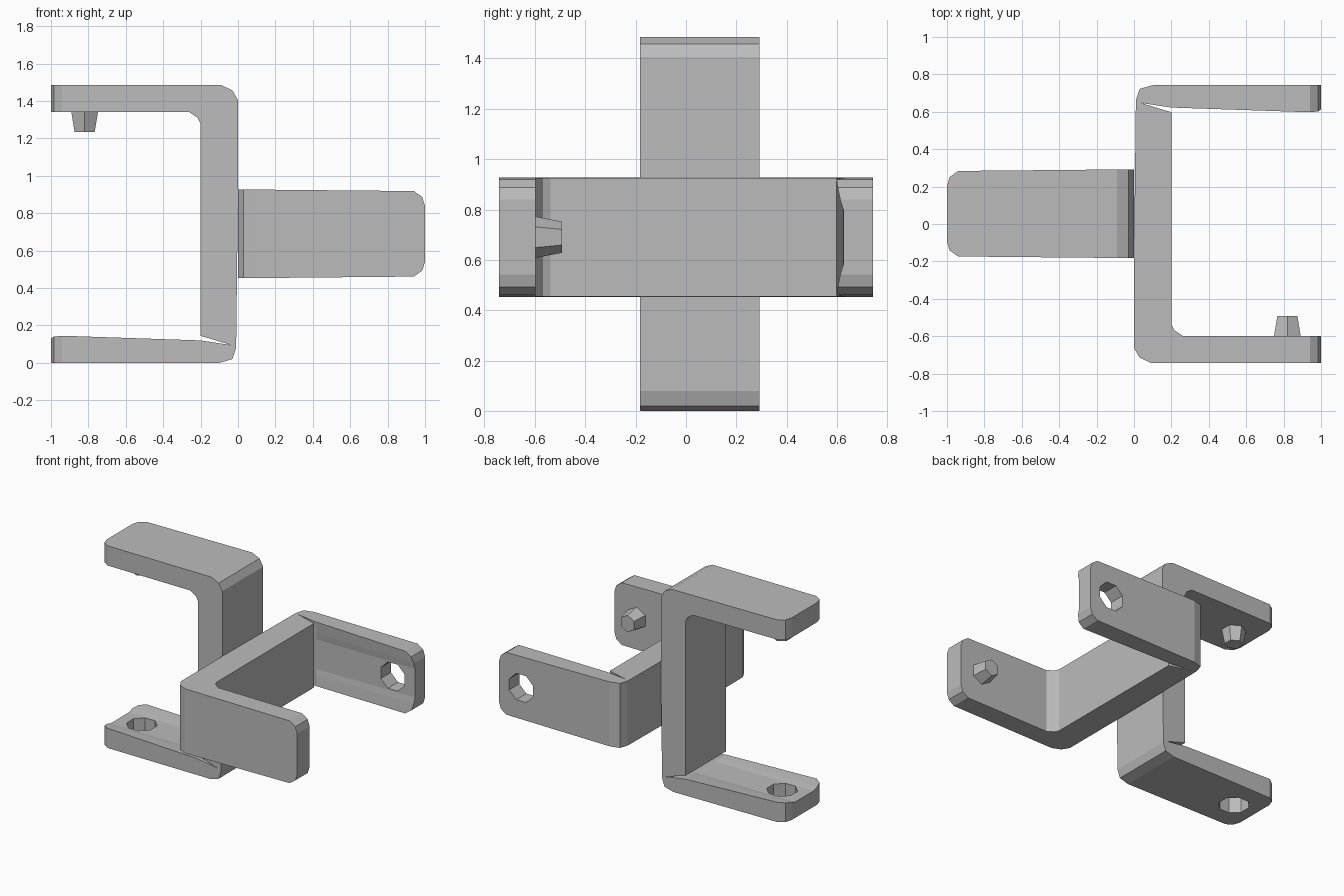
import bpy, bmesh, math
from mathutils import Matrix

cube = bpy.data.objects.get("Cube")
if cube:
    bpy.data.objects.remove(cube, do_unlink=True)

GREY = (0.5, 0.5, 0.5, 1.0)
mat = bpy.data.materials.new("plain_grey")
mat.use_nodes = True
mat.diffuse_color = GREY
mat.node_tree.nodes["Principled BSDF"].inputs["Base Color"].default_value = GREY

TOP, THICK, HOLE_U = 1.485, 0.145, 0.82

# Across the width: offset, arm tip position, height of the dished inner face
STATIONS = [(0.2375, 0.94, 0.145), (0.205, 0.985, 0.14),
            (0.155, 1.0, 0.13), (0.11, 1.0, 0.117)]


def profile(tip, rim):
    """Bracket outline: hinged hole arm below, solid peg arm above."""
    return [(tip, 0), (0.1, 0), (0.03, 0.02), (0.01, 0.08),          # hinge corner
            (0, 0.93), (0, 1.405), (0.03, 1.457), (0.09, TOP),       # solid corner
            (tip, TOP), (tip, TOP - THICK),
            (0.26, TOP - THICK), (0.215, 1.31), (0.2, 1.28),         # inner fillet
            (0.2, THICK), (0.035, 0.095), (0.2, 0.12),               # hinge slit
            (tip, rim)]


def new_object(name, bm):
    bmesh.ops.recalc_face_normals(bm, faces=bm.faces)
    mesh = bpy.data.meshes.new(name)
    bm.to_mesh(mesh)
    bm.free()
    mesh.materials.append(mat)
    obj = bpy.data.objects.new(name, mesh)
    bpy.context.collection.objects.link(obj)
    return obj


def prism(name, sides, r1, r2, depth, z, turn=0.0):
    bm = bmesh.new()
    bmesh.ops.create_cone(bm, cap_ends=True, segments=sides, radius1=r1,
                          radius2=r2, depth=depth,
                          matrix=Matrix.Translation((HOLE_U, 0, z))
                          @ Matrix.Rotation(turn, 4, 'Z'))
    return new_object(name, bm)


def bracket(name, matrix):
    # Loft the outline across the width, with rounded tips and slight taper
    bm = bmesh.new()
    half = [(-w, t, r) for w, t, r in STATIONS]
    rings = []
    for w, tip, rim in half + STATIONS[::-1]:
        rings.append([bm.verts.new((u, w * (1 - 0.04 * u), v))
                      for u, v in profile(tip, rim)])
    n = len(rings[0])
    for a, b in zip(rings, rings[1:]):
        for i in range(n):
            j = (i + 1) % n
            bm.faces.new((a[i], a[j], b[j], b[i]))
    bm.faces.new(rings[0][::-1])
    bm.faces.new(rings[-1])
    body = new_object(name, bm)

    # Octagonal hole through the hinged arm
    cutter = prism("hole_cutter", 8, 0.105, 0.105, 0.5, 0.05, math.pi / 8)
    cutter.hide_render = True
    mod = body.modifiers.new("hole", 'BOOLEAN')
    mod.operation = 'DIFFERENCE'
    mod.solver = 'EXACT'
    mod.object = cutter
    bpy.context.view_layer.objects.active = body
    bpy.ops.object.modifier_apply(modifier=mod.name)
    bpy.data.objects.remove(cutter, do_unlink=True)

    # Tapered peg under the solid arm
    peg = prism(name + "_peg", 6, 0.062, 0.083, 0.11, TOP - THICK - 0.05)
    for obj in (body, peg):
        obj.data.transform(matrix)


# Upright bracket opens to the right, flat bracket opens to the left
bracket("upright_bracket", Matrix(((-1, 0, 0, 0), (0, -1, 0, 0.055),
                                   (0, 0, 1, 0), (0, 0, 0, 1))))
bracket("flat_bracket", Matrix(((1, 0, 0, 0), (0, 0, -1, TOP / 2),
                                (0, 1, 0, 0.69), (0, 0, 0, 1))))
